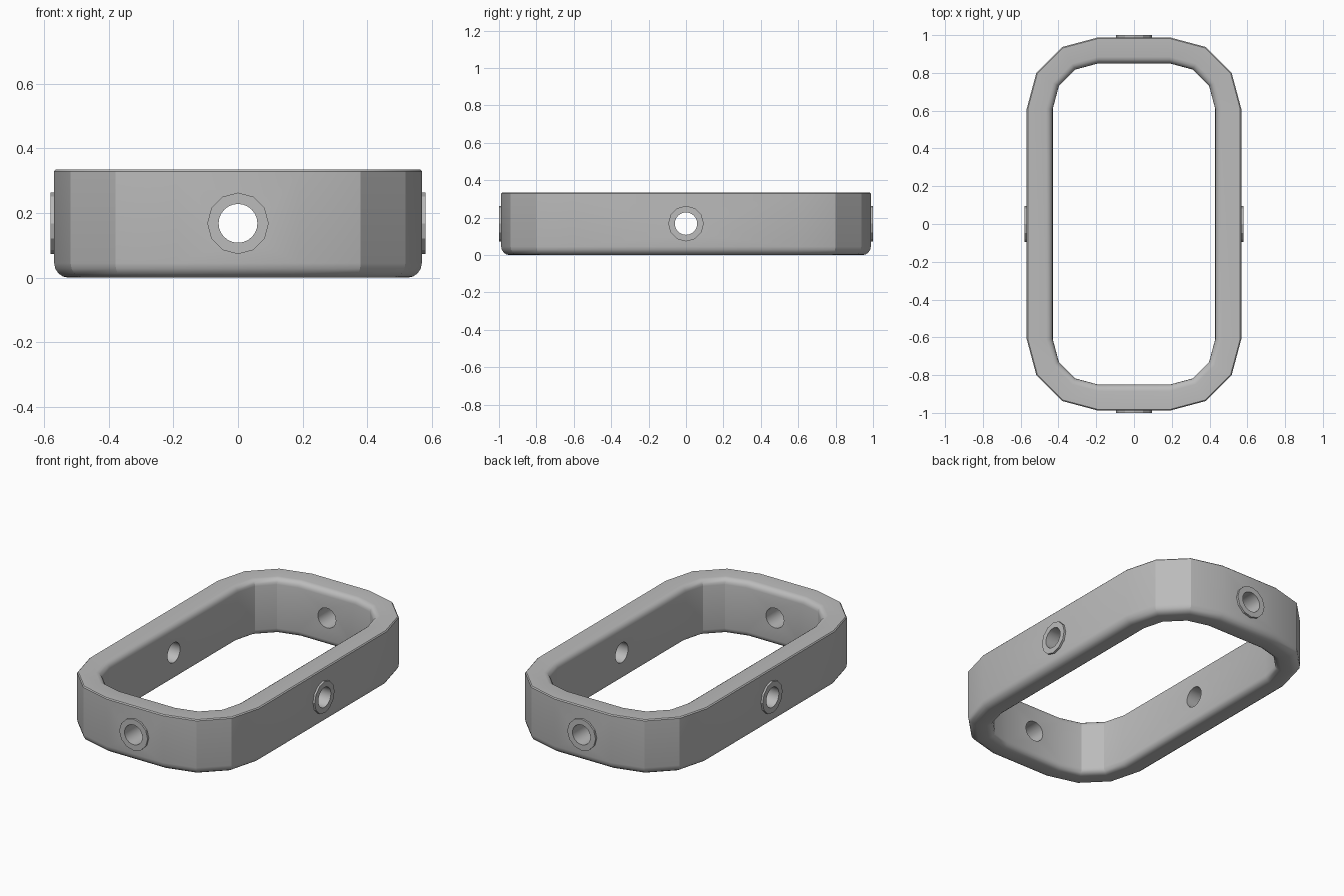
import bpy, bmesh, math
from mathutils import Matrix, Vector

if "Cube" in bpy.data.objects:
    bpy.data.objects.remove(bpy.data.objects["Cube"], do_unlink=True)

HEIGHT, MID = 0.335, 0.168
CORNER_X, CORNER_Y = 0.19, 0.61      # corner arc centres
R_OUT, R_IN = 0.378, 0.24            # corner arc radii

grey = bpy.data.materials.new("plain_grey")
grey.use_nodes = True
colour = (0.5, 0.5, 0.5, 1)
grey.diffuse_color = colour
grey.node_tree.nodes["Principled BSDF"].inputs["Base Color"].default_value = colour


def make_object(name, bm, angle=25):
    bmesh.ops.recalc_face_normals(bm, faces=bm.faces)
    mesh = bpy.data.meshes.new(name)
    bm.to_mesh(mesh)
    bm.free()
    mesh.materials.append(grey)
    obj = bpy.data.objects.new(name, mesh)
    bpy.context.collection.objects.link(obj)
    return obj


def smooth(obj, angle=25):
    bpy.ops.object.select_all(action="DESELECT")
    obj.select_set(True)
    bpy.context.view_layer.objects.active = obj
    bpy.ops.object.shade_smooth_by_angle(angle=math.radians(angle))


def outline(radius, z):
    """Rounded rectangle with three flat facets per corner."""
    points = []
    for k, (sx, sy) in enumerate([(1, 1), (-1, 1), (-1, -1), (1, -1)]):
        for i in range(4):
            a = math.radians(90 * k + 30 * i)
            points.append((sx * CORNER_X + radius * math.cos(a),
                           sy * CORNER_Y + radius * math.sin(a), z))
    return points


def fillet(r_centre, z_centre, size, start, steps=4):
    return [(r_centre + size * math.cos(math.radians(start + 90 * i / steps)),
             z_centre + size * math.sin(math.radians(start + 90 * i / steps)))
            for i in range(steps + 1)]


def bridge(bm, loops):
    """Join closed loops in turn, the last one back to the first."""
    rings = [[bm.verts.new(p) for p in loop] for loop in loops]
    for a, b in zip(rings, rings[1:] + rings[:1]):
        for i in range(len(a)):
            j = (i + 1) % len(a)
            bm.faces.new((a[i], a[j], b[j], b[i]))


# Frame: rounded section swept around the outline
section = (fillet(R_OUT - 0.006, HEIGHT - 0.006, 0.006, 0, 1)
           + fillet(R_IN + 0.035, HEIGHT - 0.035, 0.035, 90)
           + fillet(R_IN + 0.035, 0.035, 0.035, 180)
           + fillet(R_OUT - 0.045, 0.045, 0.045, 270))
bm = bmesh.new()
bridge(bm, [outline(r, z) for r, z in section])
frame = make_object("frame", bm)

# Through holes on all four sides
for name, axis in (("hole_cutter_long", "X"), ("hole_cutter_short", "Y")):
    bm = bmesh.new()
    bmesh.ops.create_cone(bm, cap_ends=True, segments=24, radius1=0.06,
                          radius2=0.06, depth=3)
    spin = Matrix.Rotation(math.pi / 2, 4, "Y" if axis == "X" else "X")
    bmesh.ops.transform(bm, matrix=Matrix.Translation((0, 0, MID)) @ spin, verts=bm.verts)
    cutter = make_object(name, bm)
    cutter.hide_render = True
    cutter.hide_viewport = True
    cut = frame.modifiers.new(name, "BOOLEAN")
    cut.operation, cut.solver, cut.object = "DIFFERENCE", "EXACT", cutter

# Apply the cuts, then drop the cutters
bpy.context.view_layer.update()
baked = bpy.data.meshes.new_from_object(
    frame.evaluated_get(bpy.context.evaluated_depsgraph_get()))
frame.modifiers.clear()
frame.data = baked
for name in ("hole_cutter_long", "hole_cutter_short"):
    bpy.data.objects.remove(bpy.data.objects[name], do_unlink=True)
smooth(frame)


# Raised collar around each hole
def collar(name, turn, distance):
    bm = bmesh.new()
    count = 24
    loops = []
    for outer, depth in ((False, 0), (True, 0), (True, 0.012), (False, 0.012)):
        loop = []
        for i in range(count):
            a = 2 * math.pi * i / count
            # outer rim has twelve flat sides, the bore is rounder
            r = 0.06
            if outer:
                r = 0.095 * (math.cos(math.pi / 12) if i % 2 else 1)
            loop.append(Vector((distance + depth, r * math.cos(a), MID + r * math.sin(a))))
        loops.append(loop)
    bridge(bm, loops)
    bmesh.ops.rotate(bm, verts=bm.verts, matrix=Matrix.Rotation(math.radians(turn), 3, "Z"))
    smooth(make_object(name, bm))


SIDE = CORNER_X + R_OUT
END = CORNER_Y + R_OUT
collar("left_collar", 0, SIDE)
collar("back_collar", 90, END)
collar("right_collar", 180, SIDE)
collar("front_collar", 270, END)
